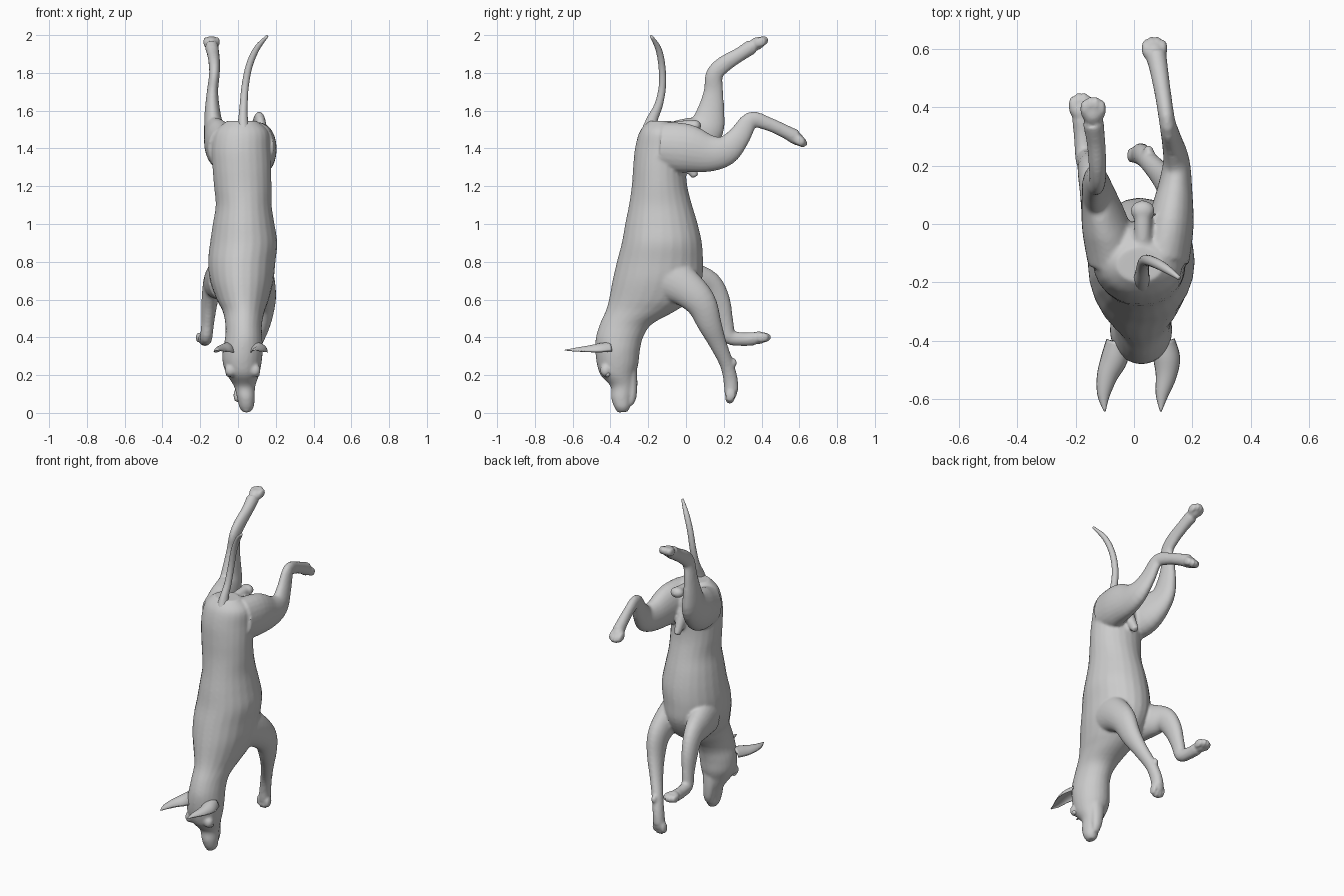
import bpy, bmesh, math
from mathutils import Vector, Matrix


def spline(pts, steps=4):
    """Catmull-Rom interpolation through stations of any dimension."""
    out = []
    for i in range(len(pts) - 1):
        p0, p1 = pts[max(i - 1, 0)], pts[i]
        p2, p3 = pts[i + 1], pts[min(i + 2, len(pts) - 1)]
        for s in range(steps):
            t = s / steps
            out.append([0.5 * (2 * b + (c - a) * t + (2 * a - 5 * b + 4 * c - d) * t * t
                               + (3 * b - a - 3 * c + d) * t ** 3)
                        for a, b, c, d in zip(p0, p1, p2, p3)])
    out.append(list(pts[-1]))
    return out


def tube(bm, stations, flat=False, cup=False, sides=24):
    """Loft ellipses; each station is x, y, z, half-width in x, half-depth."""
    st = spline(stations)
    rings = []
    for i, (x, y, z, a, b) in enumerate(st):
        t = (Vector(st[min(i + 1, len(st) - 1)][:3]) - Vector(st[max(i - 1, 0)][:3])).normalized()
        if flat:
            t = Vector((0, 0, -1))
        u = Vector((1, 0, 0))
        u = (u - t * u.dot(t)).normalized()
        v = t.cross(u)
        ring = []
        for k in range(sides):
            ang = 2 * math.pi * k / sides
            s = math.sin(ang)
            if cup and s < 0:
                s *= -0.55
            ring.append(bm.verts.new(Vector((x, y, z)) + u * a * math.cos(ang) + v * b * s))
        rings.append(ring)
    for r, q in zip(rings, rings[1:]):
        for k in range(sides):
            n = (k + 1) % sides
            bm.faces.new((r[k], r[n], q[n], q[k]))
    bm.faces.new(rings[0][::-1])
    bm.faces.new(rings[-1])


def ball(bm, loc, size, rot=None):
    m = Matrix.Translation(loc) @ (rot or Matrix()) @ Matrix.Diagonal((*size, 1))
    bmesh.ops.create_uvsphere(bm, u_segments=20, v_segments=12, radius=1, matrix=m)


def paw(bm, loc, direction):
    """Pad with four toes fanned across x."""
    d = Vector(direction).normalized()
    u = Vector((1, 0, 0))
    rot = Matrix((u, d, u.cross(d))).transposed().to_4x4()
    loc = Vector(loc)
    ball(bm, loc, (0.036, 0.042, 0.034), rot)
    for k in (-1.5, -0.5, 0.5, 1.5):
        reach = 0.032 if abs(k) < 1 else 0.02
        ball(bm, loc + u * k * 0.021 + d * reach, (0.0125, 0.034, 0.026), rot)


def finish(bm, name):
    bmesh.ops.recalc_face_normals(bm, faces=bm.faces)
    me = bpy.data.meshes.new(name)
    bm.to_mesh(me)
    bm.free()
    for p in me.polygons:
        p.use_smooth = True
    ob = bpy.data.objects.new(name, me)
    bpy.context.collection.objects.link(ob)
    return ob


bm = bmesh.new()

# Trunk, neck and head, from rump down to nose
tube(bm, [
    (.02, -.14, 1.545, .08, .06), (.02, -.13, 1.49, .14, .115),
    (.015, -.13, 1.4, .155, .14), (.02, -.14, 1.3, .155, .14),
    (.025, -.14, 1.2, .152, .147), (.03, -.135, 1.1, .148, .167),
    (.03, -.13, 1.0, .163, .192), (.03, -.128, .9, .178, .212),
    (.02, -.138, .8, .178, .228), (.02, -.153, .7, .168, .236),
    (.025, -.19, .6, .138, .218), (.03, -.24, .54, .112, .185),
    (.03, -.318, .47, .097, .138), (.03, -.352, .4, .098, .125),
    (.025, -.362, .33, .106, .118), (.022, -.362, .26, .102, .11),
    (.027, -.36, .2, .084, .092), (.035, -.337, .14, .056, .062),
    (.042, -.342, .08, .047, .054), (.045, -.338, .03, .038, .042),
    (.045, -.335, .005, .02, .024)], flat=True)

# Lower jaw and nose
tube(bm, [(.032, -.3, .23, .05, .04), (.036, -.287, .15, .038, .03),
          (.042, -.287, .08, .03, .024), (.044, -.295, .04, .018, .014)], flat=True)
ball(bm, (.045, -.352, .02), (.022, .02, .02))

# Brows
for x in (-.04, .09):
    ball(bm, (x, -.425, .225), (.03, .03, .035))

# Hind legs
tube(bm, [(.1, -.12, 1.41, .09, .13), (.125, 0, 1.4, .08, .13), (.14, .12, 1.375, .06, .1),
          (.145, .21, 1.39, .046, .08), (.13, .28, 1.46, .034, .06),
          (.115, .345, 1.55, .028, .045), (.1, .44, 1.528, .028, .036),
          (.085, .53, 1.487, .032, .036), (.075, .58, 1.46, .036, .04)])
paw(bm, (.07, .585, 1.452), (0, .75, -.5))
tube(bm, [(-.07, -.12, 1.4, .09, .12), (-.1, 0, 1.43, .08, .13), (-.125, .1, 1.5, .055, .1),
          (-.135, .13, 1.59, .042, .075), (-.135, .145, 1.7, .03, .052),
          (-.125, .15, 1.79, .028, .046), (-.125, .2, 1.845, .03, .044),
          (-.13, .28, 1.895, .032, .038), (-.14, .35, 1.94, .036, .04)])
paw(bm, (-.14, .375, 1.955), (0, .8, .35))

# Front legs
tube(bm, [(.1, -.1, .72, .09, .13), (.13, 0, .66, .07, .1), (.14, .08, .58, .058, .082),
          (.125, .125, .47, .046, .064), (.09, .17, .365, .036, .046),
          (.05, .215, .26, .032, .037), (.03, .235, .18, .032, .038),
          (.022, .24, .12, .034, .038)])
ball(bm, (.05, .25, .265), (.018, .02, .025))
paw(bm, (.02, .238, .112), (0, -.15, -1))
tube(bm, [(-.08, -.1, .72, .08, .13), (-.11, .03, .7, .07, .1), (-.135, .12, .675, .052, .075),
          (-.15, .175, .59, .043, .06), (-.16, .207, .48, .034, .044),
          (-.168, .228, .405, .033, .04), (-.174, .3, .39, .032, .036),
          (-.178, .36, .393, .034, .036)])
paw(bm, (-.18, .385, .398), (0, 1, .05))

# Underside details between the hind legs
tube(bm, [(.03, -.15, 1.5, .03, .03), (.03, -.05, 1.515, .03, .03), (.03, .03, 1.52, .03, .03)])
ball(bm, (.03, .045, 1.52), (.042, .036, .032))
tube(bm, [(.03, -.03, 1.42, .03, .03), (.03, .01, 1.32, .03, .032), (.03, .05, 1.25, .018, .02)])

# Fuse everything into one smooth skin
body = finish(bm, "dog_body")
rm = body.modifiers.new("fuse", 'REMESH')
rm.mode = 'VOXEL'
rm.voxel_size = 0.008
rm.use_smooth_shade = True
sm = body.modifiers.new("soften", 'SMOOTH')
sm.factor = 0.5
sm.iterations = 5

# Tail
bm = bmesh.new()
tube(bm, [(.03, -.2, 1.47, .04, .045), (.027, -.18, 1.55, .026, .03), (.03, -.145, 1.63, .021, .022),
          (.038, -.125, 1.73, .019, .019), (.06, -.128, 1.84, .018, .018),
          (.1, -.147, 1.93, .016, .016), (.155, -.185, 1.995, .007, .007)], sides=16)
finish(bm, "tail")

# Ears, hollow on the face side
for side, x, tip in (("left", -.055, -.1), ("right", .1, .092)):
    out = -1 if side == "left" else 1
    bm = bmesh.new()
    tube(bm, [(x, -.4, .325, .04, .05), (x + out * .012, -.46, .32, .046, .048),
              ((x + tip) / 2 + out * .014, -.52, .322, .036, .034),
              (tip + out * .004, -.585, .325, .022, .02), (tip, -.642, .33, .003, .004)], cup=True)
    finish(bm, side + "_ear")

# Eyes
for side, x in (("left", -.05), ("right", .1)):
    bm = bmesh.new()
    ball(bm, (x, -.415, .205), (.014, .014, .014))
    finish(bm, side + "_eye")
